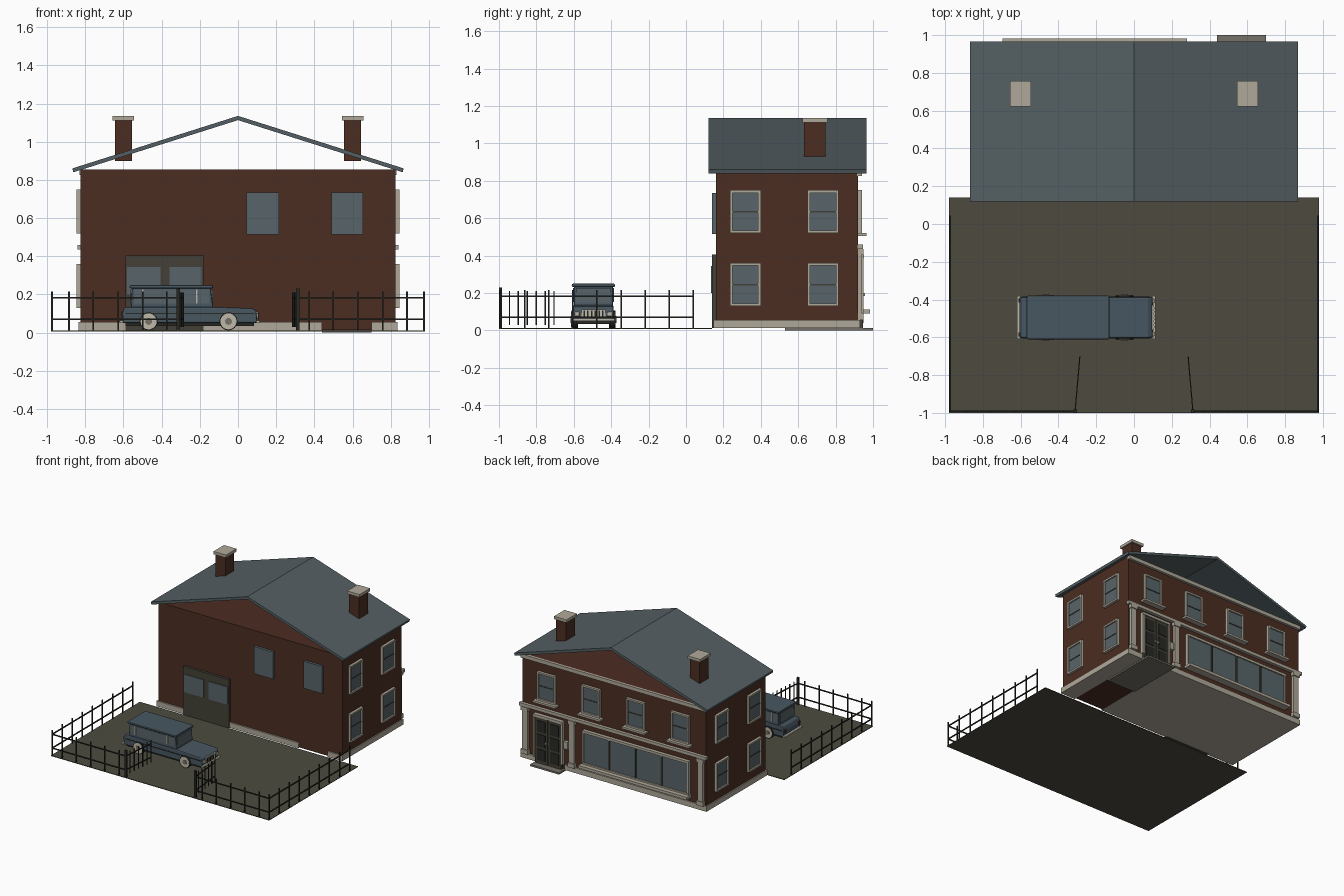
import bpy, bmesh, math
from mathutils import Vector, Matrix


def mat(name, r, g, b):
    m = bpy.data.materials.new(name)
    m.diffuse_color = [((c / 255 + 0.055) / 1.055) ** 2.4 for c in (r, g, b)] + [1]
    return m


BRICK = mat("brick red", 76, 45, 34)
TRIM = mat("cream stone", 176, 169, 154)
SLATE = mat("slate roof", 84, 95, 99)
GLASS = mat("window glass", 88, 101, 106)
DOOR = mat("olive door", 66, 64, 54)
YARD = mat("yard asphalt", 77, 75, 63)
STEP = mat("step concrete", 118, 113, 104)
IRON = mat("black iron", 40, 41, 37)
PAINT = mat("car blue grey", 72, 87, 97)
CHROME = mat("pale chrome", 190, 184, 168)


def finish(bm, name, m, bevel=0, smooth=False):
    bmesh.ops.recalc_face_normals(bm, faces=bm.faces[:])
    me = bpy.data.meshes.new(name)
    bm.to_mesh(me)
    bm.free()
    me.materials.append(m)
    ob = bpy.data.objects.new(name, me)
    bpy.context.collection.objects.link(ob)
    if bevel:
        b = ob.modifiers.new("bevel", 'BEVEL')
        b.width, b.segments = bevel, 2
    if smooth:
        for p in me.polygons:
            p.use_smooth = len(p.vertices) == 4
    return ob


def boxes(name, m, *ranges, bevel=0):
    """One object from boxes given as (x0, x1, y0, y1, z0, z1)."""
    bm = bmesh.new()
    for r in ranges:
        c = [(r[i] + r[i + 1]) / 2 for i in (0, 2, 4)]
        s = [abs(r[i + 1] - r[i]) for i in (0, 2, 4)]
        bmesh.ops.create_cube(bm, size=1, matrix=Matrix.Translation(c) @ Matrix.Diagonal((*s, 1)))
    return finish(bm, name, m, bevel)


def profile(name, m, pts, y0, y1, bevel=0):
    """Extrude an x-z outline along y."""
    bm = bmesh.new()
    f = bm.faces.new([bm.verts.new((x, y0, z)) for x, z in pts])
    g = bmesh.ops.extrude_face_region(bm, geom=[f])
    bmesh.ops.translate(bm, verts=[v for v in g["geom"] if isinstance(v, bmesh.types.BMVert)],
                        vec=(0, y1 - y0, 0))
    return finish(bm, name, m, bevel)


def window(name, wall, u0, u1, z0, z1, sill=False):
    """Sash window; wall maps (u, depth, z) ranges to world ranges."""
    w = 0.014
    boxes(name + "_glass", GLASS, wall(u0 + w, u1 - w, -0.005, 0.009, z0 + w, z1 - w))
    zm = (z0 + z1) / 2
    parts = [wall(u0, u0 + w, -0.005, 0.021, z0, z1), wall(u1 - w, u1, -0.005, 0.021, z0, z1),
             wall(u0 + w, u1 - w, -0.005, 0.021, z0, z0 + w), wall(u0 + w, u1 - w, -0.005, 0.021, z1 - w, z1)]
    if sill:
        parts.append(wall(u0 - 0.02, u1 + 0.02, -0.005, 0.045, z0 - 0.016, z0))
    boxes(name + "_frame", TRIM, *parts)
    boxes(name + "_rail", DOOR, wall(u0 + w, u1 - w, -0.005, 0.013, zm - 0.004, zm + 0.004))


# Yard, brick block, plinth and doorstep
boxes("yard", YARD, (-0.98, 0.98, -1.0, 0.14, 0.007, 0.012))
boxes("brick_walls", BRICK, (-0.826, 0.826, 0.16, 0.92, 0.013, 0.855))
boxes("plinth", TRIM, (-0.835, 0.44, 0.147, 0.93, 0.012, 0.055), (0.70, 0.835, 0.147, 0.93, 0.012, 0.055))
boxes("doorstep", STEP, (0.44, 0.70, 0.53, 1.0, 0, 0.014))

# Open gable roof: two slabs meeting at the ridge
profile("roof", SLATE, [(0, 1.135), (0.868, 0.86), (0.862, 0.84), (0, 1.113), (-0.862, 0.84), (-0.868, 0.86)],
        0.12, 0.965)

# Chimneys
for side, s in (("left", -1), ("right", 1)):
    x = 0.6 * s
    boxes(f"chimney_{side}", BRICK, (x - 0.044, x + 0.044, 0.632, 0.745, 0.90, 1.112))
    boxes(f"chimney_cap_{side}", TRIM, (x - 0.056, x + 0.056, 0.622, 0.757, 1.112, 1.135))

# Side windows
for side, s in (("left", -1), ("right", 1)):
    wall = lambda u0, u1, d0, d1, z0, z1: (s * (0.826 + d0), s * (0.826 + d1), u0, u1, z0, z1)
    for i, u in enumerate((0.235, 0.65)):
        for j, z in enumerate((0.13, 0.52)):
            window(f"{side}_window_{i}{j}", wall, u, u + 0.165, z, z + 0.23)

# Street-side upper windows
street = lambda u0, u1, d0, d1, z0, z1: (u0, u1, 0.92 + d0, 0.92 + d1, z0, z1)
for i in range(4):
    u = -0.6 + 0.4 * i
    window(f"street_window_{i}", street, u - 0.082, u + 0.082, 0.52, 0.75, True)

# Street-side cornices and pilasters
boxes("eave_cornice", TRIM, (-0.83, 0.83, 0.915, 0.94, 0.825, 0.855))
boxes("shop_cornice", TRIM, (-0.84, 0.84, 0.915, 0.945, 0.435, 0.46))
for i, x in enumerate((-0.785, 0.37, 0.79)):
    boxes(f"pilaster_{i}", TRIM, (x - 0.024, x + 0.024, 0.915, 0.942, 0.055, 0.435),
          (x - 0.031, x + 0.031, 0.915, 0.95, 0.055, 0.09),
          (x - 0.031, x + 0.031, 0.915, 0.95, 0.405, 0.435))

# Shop window with four panes
boxes("shop_glass", GLASS, (-0.67, 0.26, 0.915, 0.938, 0.12, 0.37))
boxes("shop_frame", TRIM, (-0.685, 0.27, 0.915, 0.948, 0.365, 0.385),
      (-0.685, 0.27, 0.915, 0.948, 0.112, 0.124),
      *[(x - 0.006, x + 0.006, 0.915, 0.946, 0.12, 0.37) for x in (-0.679, 0.264)])
boxes("shop_mullions", DOOR, *[(x - 0.006, x + 0.006, 0.915, 0.946, 0.12, 0.37)
                               for x in (-0.44, -0.205, 0.03)])
boxes("shop_sill", TRIM, (-0.695, 0.28, 0.915, 0.983, 0.09, 0.112))

# Double front door with raised panels, frame and wall plate
boxes("front_door", DOOR, (0.46, 0.575, 0.915, 0.945, 0.014, 0.385), (0.581, 0.695, 0.915, 0.945, 0.014, 0.385),
      (0.57, 0.586, 0.915, 0.938, 0.014, 0.385))
boxes("door_panels", IRON, *[(x, x + 0.075, 0.94, 0.95, z, z + h) for x in (0.48, 0.60)
                             for z, h in ((0.04, 0.09), (0.15, 0.1), (0.27, 0.09))])
boxes("door_frame", TRIM, (0.445, 0.71, 0.915, 0.952, 0.385, 0.405),
      (0.445, 0.46, 0.915, 0.948, 0.055, 0.385), (0.695, 0.71, 0.915, 0.948, 0.055, 0.385))
boxes("door_knobs", CHROME, (0.562, 0.57, 0.945, 0.957, 0.185, 0.2), (0.586, 0.594, 0.945, 0.957, 0.185, 0.2))
boxes("wall_plate", TRIM, (0.402, 0.438, 0.915, 0.945, 0.19, 0.25))

# Yard side: garage door and two plain windows
boxes("garage_door", DOOR, (-0.59, -0.18, 0.14, 0.165, 0.012, 0.405))
boxes("garage_windows", GLASS, (-0.58, -0.405, 0.135, 0.145, 0.2, 0.345), (-0.36, -0.19, 0.135, 0.145, 0.2, 0.345))
boxes("yard_windows", GLASS, (0.045, 0.215, 0.14, 0.165, 0.515, 0.735), (0.49, 0.655, 0.14, 0.165, 0.515, 0.735))

# Iron fence with rails, pickets, gate posts and open gates
t = 0.004
for side, s in (("left", -1), ("right", 1)):
    fx, fy = 0.974 * s, -0.992
    boxes(f"fence_rails_{side}", IRON,
          *[(fx - t, fx + t, fy, 0.04, z - t, z + t) for z in (0.07, 0.182)],
          *[(0.31 * s, fx, fy - t, fy + t, z - t, z + t) for z in (0.07, 0.182)])
    boxes(f"fence_posts_{side}", IRON,
          *[(fx - t, fx + t, fy + 0.129 * k - t, fy + 0.129 * k + t, 0.012, 0.215) for k in range(9)],
          *[(s * x - t, s * x + t, fy - t, fy + t, 0.012, 0.215) for x in (0.372, 0.5, 0.628, 0.757, 0.885)])
    boxes(f"gate_post_{side}", IRON, (0.312 * s - 0.009, 0.312 * s + 0.009, -1.0, -0.983, 0.012, 0.23))
    gate = boxes(f"gate_{side}", IRON,
                 *[(-0.003, 0.003, 0, 0.29, z - t, z + t) for z in (0.07, 0.182)],
                 *[(-0.003, 0.003, 0.048 * k - 0.003, 0.048 * k + 0.003, 0.03, 0.21) for k in range(1, 7)])
    gate.location = (0.312 * s, fy, 0)
    gate.rotation_euler.z = s * math.radians(5)

# Long car: body, cabin and roof
cy = -0.495
profile("car_body", PAINT, [(-0.602, 0.05), (-0.607, 0.10), (-0.595, 0.135), (-0.13, 0.135), (0.075, 0.128),
                            (0.097, 0.115), (0.10, 0.05)], cy - 0.108, cy + 0.108, 0.008)
profile("car_cabin", PAINT, [(-0.56, 0.13), (-0.555, 0.24), (-0.145, 0.24), (-0.13, 0.13)],
        cy - 0.104, cy + 0.104, 0.006)
boxes("car_roof", PAINT, (-0.568, -0.13, cy - 0.116, cy + 0.116, 0.232, 0.25), bevel=0.008)
boxes("car_underside", IRON, (-0.59, 0.085, cy - 0.09, cy + 0.09, 0.035, 0.06))
for s in (-1, 1):
    n = "left" if s > 0 else "right"
    y = cy + s * 0.104
    boxes(f"car_side_glass_{n}", GLASS, *[(a, b, y - s * 0.003, y + s * 0.004, 0.153, 0.227)
                                          for a, b in ((-0.545, -0.507), (-0.493, -0.222), (-0.208, -0.15))])
    boxes(f"car_window_bars_{n}", CHROME, *[(x - 0.004, x + 0.004, y, y + s * 0.006, 0.153, 0.227)
                                            for x in (-0.5, -0.215)])
    yb = cy + s * 0.108
    boxes(f"car_side_trim_{n}", IRON, (-0.59, 0.085, yb - s * 0.002, yb + s * 0.004, 0.098, 0.103))
    boxes(f"headlight_{n}", CHROME, (0.095, 0.108, cy + s * 0.075, cy + s * 0.1, 0.075, 0.1), bevel=0.005)
    # Wheels with pale walls
    for k, x in (("rear", -0.468), ("front", -0.05)):
        for part, m, r, d, off in (("tyre", IRON, 0.047, 0.034, 0.1), ("whitewall", CHROME, 0.042, 0.008, 0.115),
                                   ("hub", STEP, 0.018, 0.005, 0.12)):
            bm = bmesh.new()
            bmesh.ops.create_cone(bm, cap_ends=True, segments=24, radius1=r, radius2=r, depth=d,
                                  matrix=Matrix.Translation((x, cy + s * off, 0.059))
                                  @ Matrix.Rotation(math.pi / 2, 4, 'X'))
            finish(bm, f"{part}_{k}_{n}", m, smooth=True)
boxes("windscreen", GLASS, (-0.142, -0.132, cy - 0.092, cy + 0.092, 0.15, 0.227))
boxes("rear_glass", GLASS, (-0.563, -0.555, cy - 0.088, cy + 0.088, 0.155, 0.227))
# Grille, slats and bumpers
boxes("grille", CHROME, (0.09, 0.106, cy - 0.065, cy + 0.065, 0.066, 0.112))
boxes("grille_slats", IRON, *[(0.1, 0.109, cy + y - 0.004, cy + y + 0.004, 0.07, 0.106)
                              for y in (-0.05, -0.03, -0.01, 0.01, 0.03, 0.05)])
boxes("bumpers", CHROME, (0.095, 0.114, cy - 0.115, cy + 0.115, 0.05, 0.064),
      (-0.62, -0.6, cy - 0.115, cy + 0.115, 0.05, 0.064), bevel=0.004)
boxes("tail_lights", BRICK, *[(-0.611, -0.6, cy + s * 0.08, cy + s * 0.1, 0.085, 0.11) for s in (-1, 1)])
